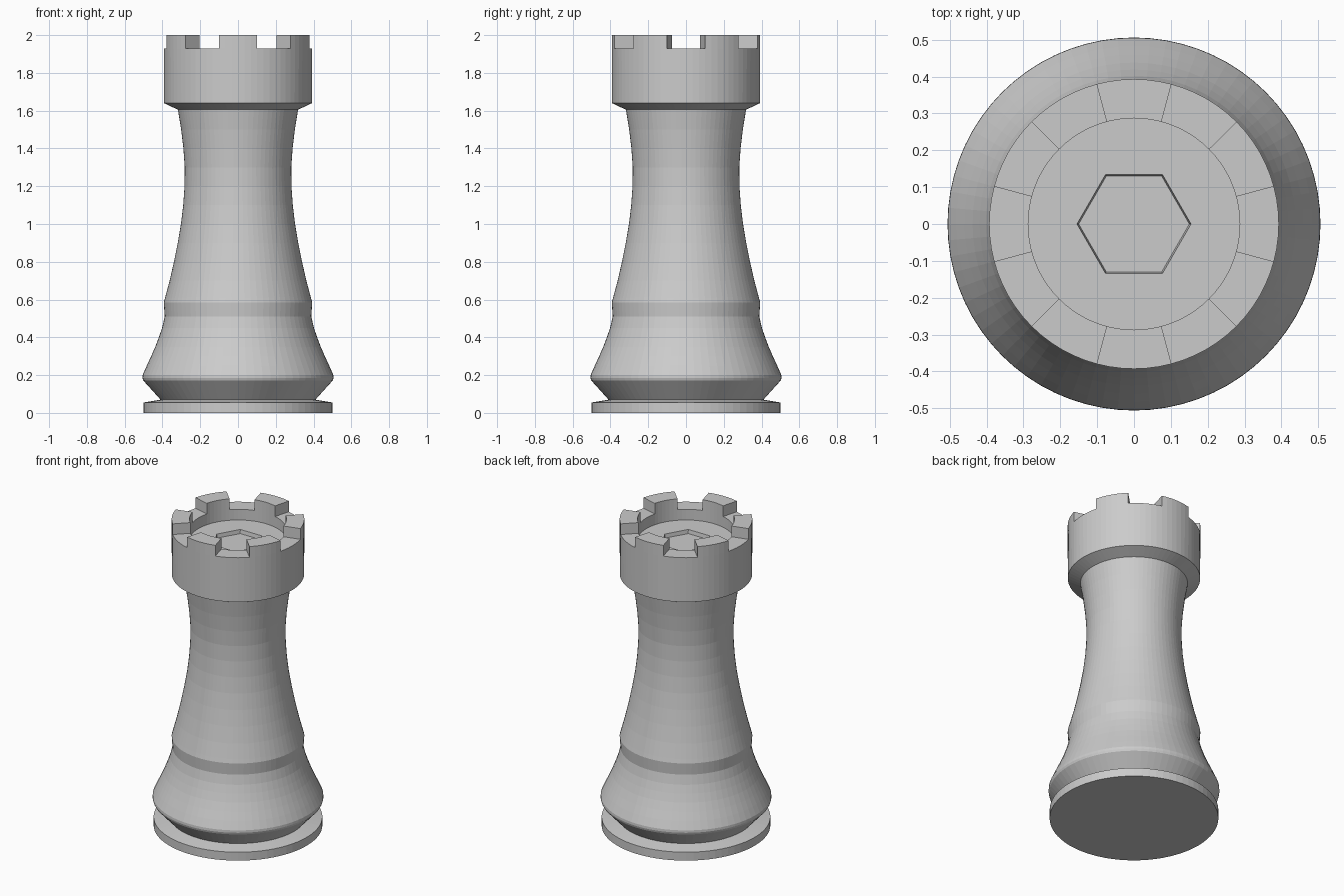
import bpy, bmesh
from math import sin, cos, radians

if "Cube" in bpy.data.objects:
    bpy.data.objects.remove(bpy.data.objects["Cube"])

SEG = 72          # 5 degree steps, so battlements line up with the facets
STEP = 360 / SEG


def hex_radius(deg, apothem):
    """Distance from the centre to a hexagon's edge (corners on the x axis)."""
    return apothem / cos(radians(deg % 60 - 30))


def lathe(bm, profile):
    """Spin (radius, z, is_hexagon) points around z, capping both ends."""
    rings = []
    for r, z, is_hex in profile:
        ring = []
        for i in range(SEG):
            a = i * STEP
            rr = hex_radius(a, r) if is_hex else r
            ring.append(bm.verts.new((rr * cos(radians(a)), rr * sin(radians(a)), z)))
        rings.append(ring)
    bands = []
    for lo, hi in zip(rings, rings[1:]):
        bands.append([bm.faces.new((lo[i], lo[(i + 1) % SEG], hi[(i + 1) % SEG], hi[i]))
                      for i in range(SEG)])
    bm.faces.new(rings[0][::-1])
    bm.faces.new(rings[-1])
    return bands


def finish(bm, name):
    bmesh.ops.recalc_face_normals(bm, faces=bm.faces[:])
    mesh = bpy.data.meshes.new(name)
    bm.to_mesh(mesh)
    bm.free()
    bpy.context.collection.objects.link(bpy.data.objects.new(name, mesh))


# Base disc, flared foot, collar band and waisted shaft
body = [(0.5, 0), (0.5, 0.055), (0.41, 0.07), (0.502, 0.172), (0.506, 0.185),
        (0.505, 0.2), (0.483, 0.25), (0.46, 0.3), (0.438, 0.35), (0.419, 0.4),
        (0.402, 0.45), (0.388, 0.51), (0.393, 0.585), (0.386, 0.61),
        (0.362, 0.7), (0.339, 0.8), (0.319, 0.9), (0.302, 1.0), (0.29, 1.1),
        (0.283, 1.2), (0.282, 1.3), (0.289, 1.4), (0.301, 1.5), (0.318, 1.605)]
# Head with sunken floor
head = [(0.392, 1.64), (0.393, 1.93), (0.287, 1.93), (0.287, 1.86)]
# Hexagonal recess in the floor
recess = [(0.134, 1.86), (0.130, 1.835)]

bm = bmesh.new()
profile = [(r, z, False) for r, z in body + head] + [(r, z, True) for r, z in recess]
bands = lathe(bm, profile)

# Six battlements raised from the rim, 30 degrees each
rim = bands[len(body) + 1]
raised = [f for i, f in enumerate(rim) if ((i + 0.5) * STEP - 15) % 60 < 30]
new = bmesh.ops.extrude_face_region(bm, geom=raised)["geom"]
bmesh.ops.delete(bm, geom=raised, context='FACES_ONLY')
bmesh.ops.translate(bm, vec=(0, 0, 0.07),
                    verts=[v for v in new if isinstance(v, bmesh.types.BMVert)])
finish(bm, "castle_tower_piece")
